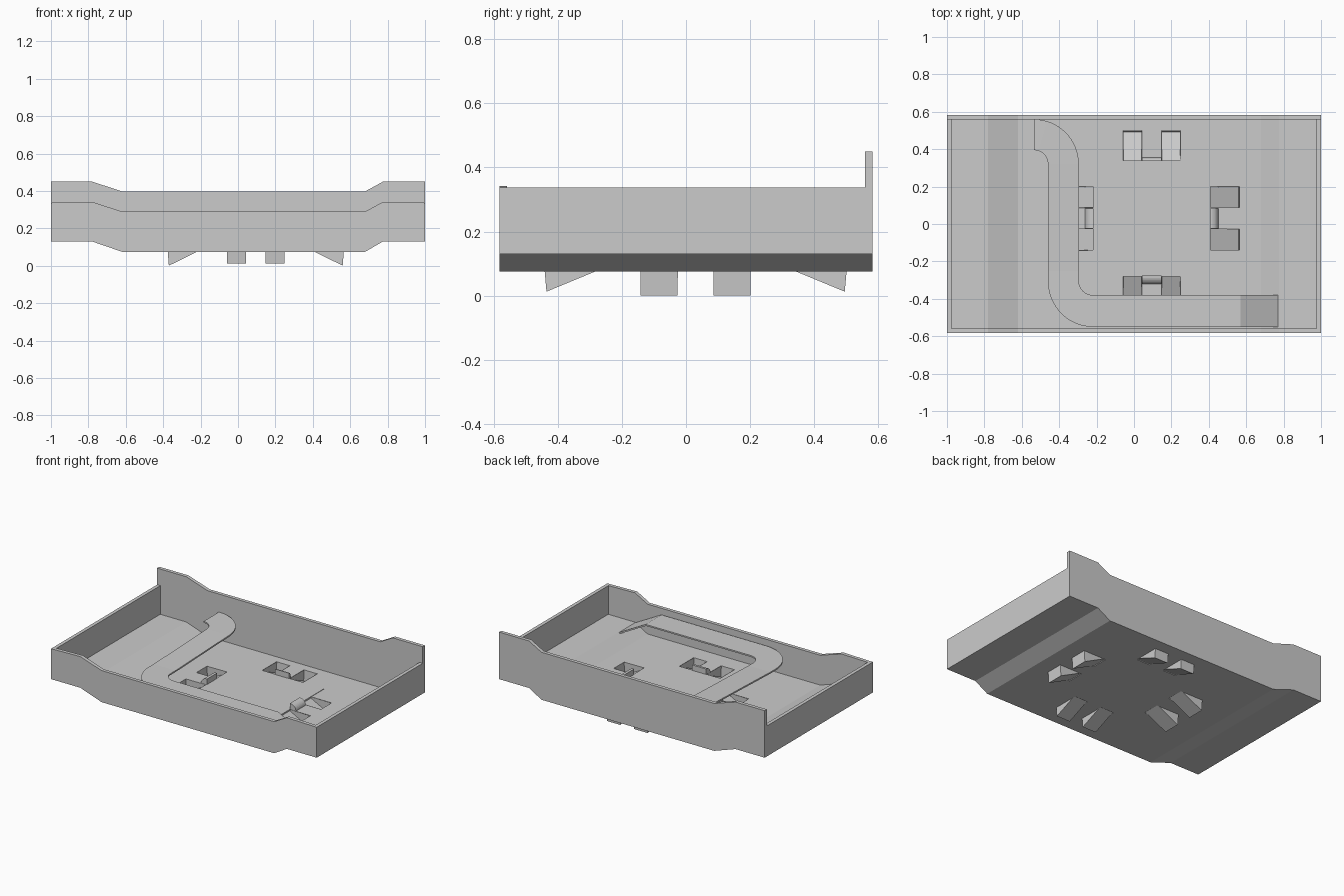
import bpy, bmesh, math
from mathutils import Vector

if "Cube" in bpy.data.objects:
    bpy.data.objects.remove(bpy.data.objects["Cube"])


def make(name, verts, faces, recalc=True):
    me = bpy.data.meshes.new(name)
    bm = bmesh.new()
    vs = [bm.verts.new(v) for v in verts]
    for f in faces:
        bm.faces.new([vs[i] for i in f])
    if recalc:
        bmesh.ops.recalc_face_normals(bm, faces=bm.faces)
    bm.to_mesh(me)
    bm.free()
    ob = bpy.data.objects.new(name, me)
    bpy.context.collection.objects.link(ob)
    return ob


def prism(name, profile, to_a, to_b):
    """Closed prism; to_a / to_b map a 2D profile point to its 3D end caps."""
    n = len(profile)
    verts = [to_a(*p) for p in profile] + [to_b(*p) for p in profile]
    faces = [range(n), range(n, 2 * n)]
    faces += [(i, (i + 1) % n, n + (i + 1) % n, n + i) for i in range(n)]
    return make(name, verts, faces)


def along_y(name, profile, y0, y1):
    return prism(name, profile, lambda x, z: (x, y0, z), lambda x, z: (x, y1, z))


def solidify(ob, t, offset):
    m = ob.modifiers.new("thickness", 'SOLIDIFY')
    m.thickness, m.offset = t, offset


# Stepped tray: floor and four walls share one dipped base line
base = [(-1, .13), (-.78, .13), (-.62, .075), (.68, .075), (.775, .13), (1, .13)]
front_top = [(-1, .337), (-.78, .342), (-.62, .29), (.68, .29), (.775, .342), (1, .337)]
back_top = [(-1, .45), (-.78, .45), (-.62, .398), (.68, .398), (.775, .45), (1, .45)]
T = .024
FLOOR = .087

floor = along_y("floor", base + [(x, z + .012) for x, z in reversed(base)], -.57, .57)
along_y("front_wall", base + front_top[::-1], -.582, -.582 + T)
along_y("back_wall", base + back_top[::-1], .582 - T, .582)
for s, name in ((-1, "left_wall"), (1, "right_wall")):
    along_y(name, [(s, .13), (s * (1 - T), .13), (s * (1 - T), .337), (s, .337)], -.57, .57)

# Central plate, just proud of the floor
CX, CY, HX, HY = .095, .03, .315, .31
along_y("centre_plate", [(CX - HX, .08), (CX + HX, .08), (CX + HX, .09), (CX - HX, .09)],
        CY - HY, CY + HY)


# Wedge pockets sinking through the floor, two per plate side, and a rounded clip between
def side_map(k):
    """(distance outward, sideways, z) -> world, for plate side k."""
    d = [Vector((1, 0, 0)), Vector((0, 1, 0)), Vector((-1, 0, 0)), Vector((0, -1, 0))][k]
    t = Vector((abs(d.y), abs(d.x), 0))
    c = Vector((CX, CY, 0))
    return lambda r, s, z: c + d * r + t * s + Vector((0, 0, z))


cutters = bpy.data.collections.new("cutters")
bpy.context.scene.collection.children.link(cutters)
for k in range(4):
    w = side_map(k)
    is_x = k % 2 == 0
    r0 = HX if is_x else HY
    r1 = .47
    low = .002 if is_x else .014
    for s in (-1, 1):
        a, b = ((.057, .17) if is_x else (.053, .153))
        a, b = s * a, s * b
        pocket = make("wedge_pocket",
                      [w(r0 - .02, a, FLOOR), w(r0 - .02, b, FLOOR), w(r1 - .006, a, low),
                       w(r1 - .006, b, low), w(r1, a, FLOOR), w(r1, b, FLOOR)],
                      [(0, 1, 3, 2), (2, 3, 5, 4), (0, 2, 4), (1, 3, 5)])
        solidify(pocket, .004, 0)
        cut = prism("pocket_cutter", [(r0 - .015, a), (r1, a), (r1, b), (r0 - .015, b)],
                    lambda r, q: w(r, q, .05), lambda r, q: w(r, q, .12))
        cut.hide_render = True
        cut.hide_set(True)
        bpy.context.collection.objects.unlink(cut)
        cutters.objects.link(cut)
    depth = .042 if k != 1 else .016
    arc = [(r0 + depth * math.sin(i * math.pi / 16), FLOOR + .04 * math.cos(i * math.pi / 16))
           for i in range(9)]
    prism("round_clip", [(r0 - .004, FLOOR)] + [(r0 - .004, FLOOR + .04)] + arc[1:],
          lambda r, z: w(r, -.053, z), lambda r, z: w(r, .053, z))
cutters.hide_render = True
m = floor.modifiers.new("pocket_holes", 'BOOLEAN')
m.operation = 'DIFFERENCE'
m.operand_type = 'COLLECTION'
m.collection = cutters
m.solver = 'EXACT'

# Raised S-shaped ramp: pairs of outer / inner edge points with height
Z = .25
pairs = [((.77, -.55), (.77, -.38), .142), ((.57, -.55), (.57, -.38), Z)]
N = 16
for i in range(N + 1):
    a = math.pi / 2 * i / N
    sn, cs = math.sin(a), math.cos(a)
    pairs.append(((-.22 - .24 * sn, -.305 - .245 * cs), (-.22 - .075 * sn, -.305 - .075 * cs), Z))
pairs.append(((-.46, -.25), (-.295, -.25), Z))
for i in range(N + 1):
    a = math.pi / 2 * i / N
    sn, cs = math.sin(a), math.cos(a)
    pairs.append(((-.535 + .075 * cs, .32 + .075 * sn), (-.535 + .24 * cs, .32 + .24 * sn),
                  Z + .02 + .005 * i / N))
verts = [(*p, z) for o, i, z in pairs for p in (o, i)]
faces = [(2 * i, 2 * i + 1, 2 * i + 3, 2 * i + 2) for i in range(len(pairs) - 1)]
ramp = make("curved_ramp", verts, faces, recalc=False)
if ramp.data.polygons[0].normal.z < 0:
    ramp.data.flip_normals()
solidify(ramp, .01, -1)
